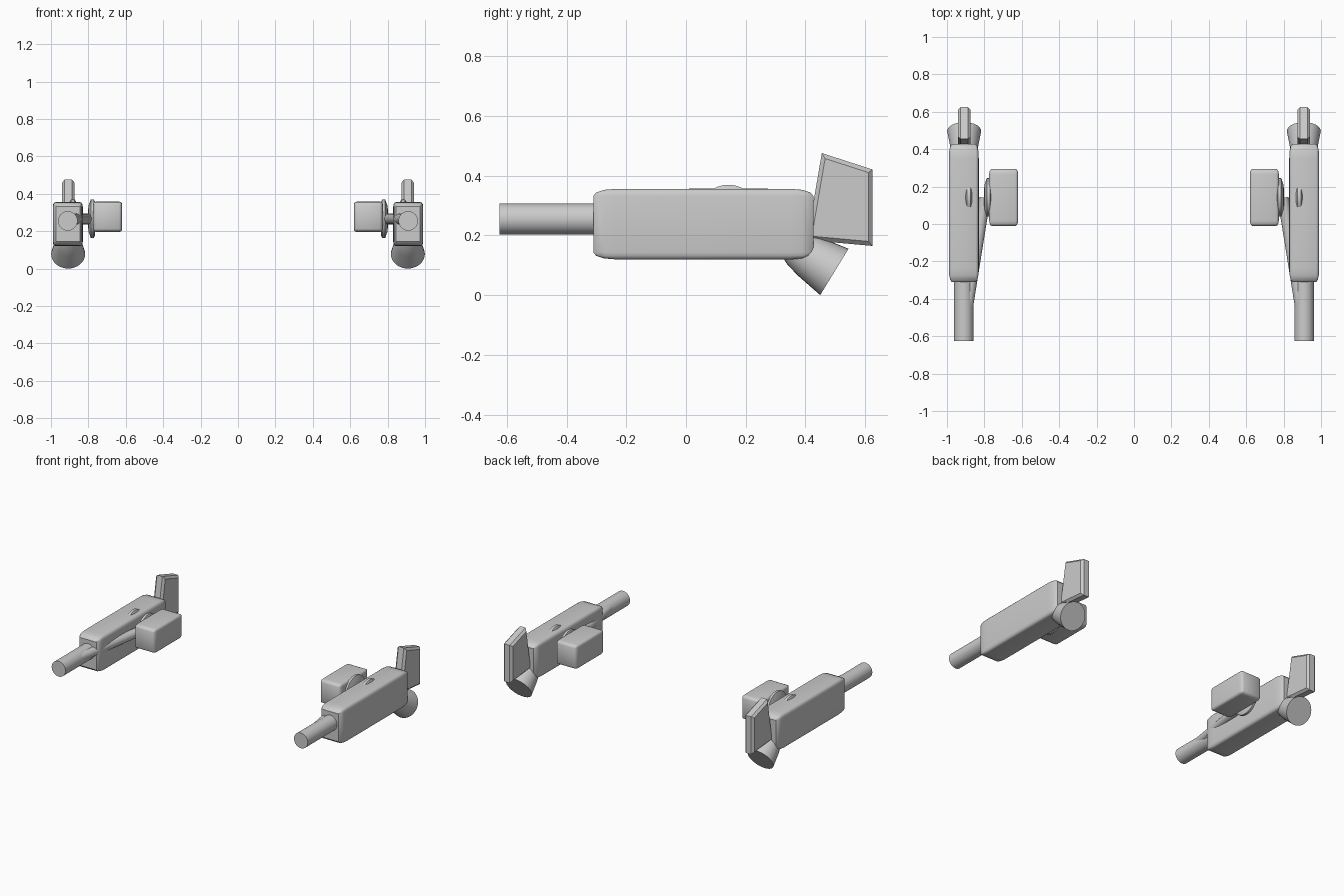
import bpy, bmesh, math
from mathutils import Vector, Matrix

cube = bpy.data.objects.get("Cube")
if cube:
    bpy.data.objects.remove(cube, do_unlink=True)

grey = bpy.data.materials.new("light_grey")
grey.use_nodes = True
colour = (0.6, 0.6, 0.6, 1)
grey.diffuse_color = colour
grey.node_tree.nodes["Principled BSDF"].inputs["Base Color"].default_value = colour


def finish(name, bm, angle=35):
    """Make left and right copies of a part."""
    for side, sign in (("left", 1), ("right", -1)):
        half = bm.copy()
        bmesh.ops.scale(half, vec=(sign, 1, 1), verts=half.verts)
        bmesh.ops.recalc_face_normals(half, faces=half.faces)
        mesh = bpy.data.meshes.new(f"{side}_{name}")
        half.to_mesh(mesh)
        half.free()
        mesh.materials.append(grey)
        ob = bpy.data.objects.new(f"{side}_{name}", mesh)
        bpy.context.collection.objects.link(ob)
        bpy.ops.object.select_all(action="DESELECT")
        ob.select_set(True)
        bpy.context.view_layer.objects.active = ob
        bpy.ops.object.shade_smooth_by_angle(angle=math.radians(angle))
    bm.free()


def bevel(bm, width, segments):
    bmesh.ops.bevel(bm, geom=bm.edges[:], offset=width, segments=segments,
                    profile=0.5, affect="EDGES")


def rounded_box(name, centre, size, width):
    """Bevelled unit cube stretched to size, so the rounding stretches too."""
    bm = bmesh.new()
    bmesh.ops.create_cube(bm, size=1)
    bevel(bm, width, 3)
    bmesh.ops.scale(bm, vec=size, verts=bm.verts)
    bmesh.ops.translate(bm, vec=centre, verts=bm.verts)
    finish(name, bm)


def turned(name, start, axis, profile, sides=32):
    """Revolve (distance, radius) rings about an axis, with capped ends."""
    bm = bmesh.new()
    turn = Vector(axis).to_track_quat("Z", "Y").to_matrix().to_4x4()
    place = Matrix.Translation(start) @ turn
    rings = []
    for d, r in profile:
        ring = bmesh.ops.create_circle(bm, segments=sides, radius=r)["verts"]
        bmesh.ops.transform(bm, matrix=place @ Matrix.Translation((0, 0, d)), verts=ring)
        rings.append(ring)
    for a, b in zip(rings, rings[1:]):
        for i in range(sides):
            j = (i + 1) % sides
            bm.faces.new((a[i], a[j], b[j], b[i]))
    bm.faces.new(rings[0])
    bm.faces.new(rings[-1])
    finish(name, bm)


# Main body and inner pod
rounded_box("body", (0.91, 0.058, 0.238), (0.16, 0.737, 0.236), 0.1)
rounded_box("pod", (0.697, 0.142, 0.277), (0.155, 0.306, 0.162), 0.1)

# Barrel at the front
turned("barrel", (0.91, -0.625, 0.255), (0, 1, 0), [(0, 0.052), (0.4, 0.052)])

# Slanted strut from the barrel to the pod joint
foot, top = Vector((0.89, -0.44, 0.265)), Vector((0.797, 0.14, 0.265))
turned("strut", foot, top - foot, [(0, 0.03), ((top - foot).length, 0.03)], 24)

# Joint discs: one on the pod, one sunk in the body
disc = [(0, 0.09), (0.006, 0.103), (0.022, 0.103), (0.034, 0.07), (0.038, 0.03)]
turned("pod_joint", (0.765, 0.142, 0.267), (1, 0, 0), disc)
hub = [(0, 0.09), (0.008, 0.103), (0.027, 0.103), (0.035, 0.09)]
turned("body_joint", (0.865, 0.142, 0.267), (1, 0, 0), hub)

# Flared nozzle pointing down and back
turned("nozzle", (0.908, 0.497, 0.078), (0, -0.85, 0.52),
       [(0, 0.091), (0.1, 0.074), (0.15, 0.06), (0.18, 0.045)])

# Upright tail fin
bm = bmesh.new()
outline = [(0.455, 0.476), (0.625, 0.421), (0.625, 0.165), (0.405, 0.185)]
face = bm.faces.new([bm.verts.new((0.873, y, z)) for y, z in outline])
wall = bmesh.ops.extrude_face_region(bm, geom=[face])["geom"]
bmesh.ops.translate(bm, vec=(0.068, 0, 0),
                    verts=[v for v in wall if isinstance(v, bmesh.types.BMVert)])
bmesh.ops.recalc_face_normals(bm, faces=bm.faces)
long_edges = [e for e in bm.edges
              if abs(e.verts[0].co.x - e.verts[1].co.x) < 0.001]
bmesh.ops.bevel(bm, geom=long_edges, offset=0.014, segments=1, affect="EDGES")
finish("tail_fin", bm, 25)
